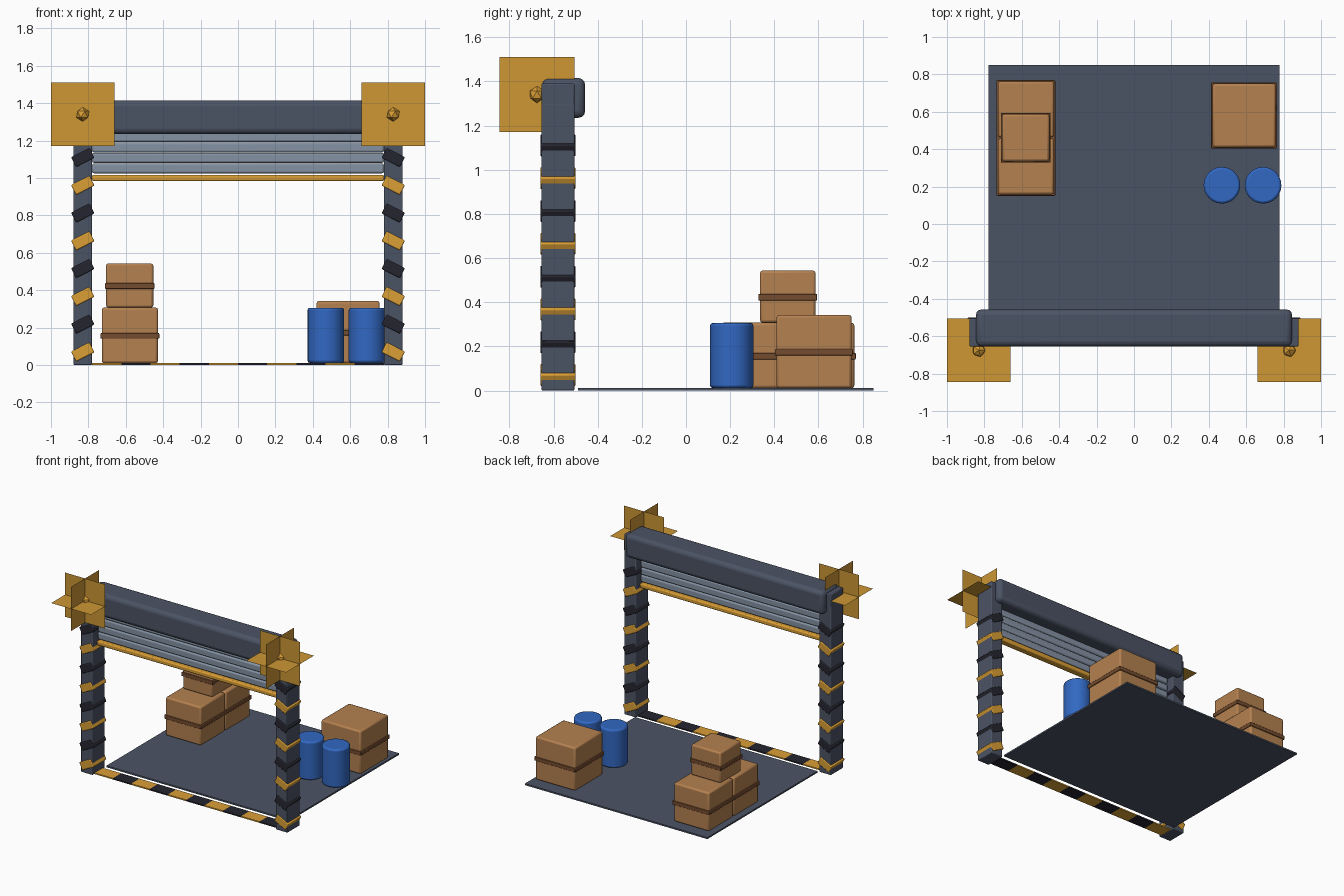
import bpy, math
from mathutils import Vector

if "Cube" in bpy.data.objects:
    bpy.data.objects.remove(bpy.data.objects["Cube"])


def srgb(h):
    c = [int(h[i:i + 2], 16) / 255 for i in (0, 2, 4)]
    return [v / 12.92 if v <= 0.04045 else ((v + 0.055) / 1.055) ** 2.4 for v in c] + [1]


def material(name, h):
    m = bpy.data.materials.new(name)
    m.diffuse_color = srgb(h)
    m.use_nodes = True
    m.node_tree.nodes["Principled BSDF"].inputs["Base Color"].default_value = m.diffuse_color
    return m


STEEL = material("slate_steel", "4B5364")
SLAT = material("grey_slat", "8492A3")
YELLOW = material("hazard_yellow", "DB9F35")
BLACK = material("hazard_black", "25252F")
GLOW = material("beacon_amber", "CD9734")
CARD = material("cardboard", "B58150")
STRAP = material("brown_strap", "744C2E")
BLUE = material("barrel_blue", "3268C2")


def finish(name, mat, bevel=0.0, segments=2):
    ob = bpy.context.object
    ob.name = name
    ob.data.materials.append(mat)
    if bevel:
        mod = ob.modifiers.new("bevel", 'BEVEL')
        mod.width, mod.segments = bevel, segments
        mod.limit_method = 'ANGLE'
        bpy.ops.object.shade_smooth_by_angle(angle=math.radians(40))
    return ob


def box(name, lo, hi, mat, bevel=0.0, segments=2, tilt=0.0):
    lo, hi = Vector(lo), Vector(hi)
    bpy.ops.mesh.primitive_cube_add(size=1, location=(lo + hi) / 2, rotation=(0, tilt, 0))
    ob = bpy.context.object
    for v in ob.data.vertices:
        v.co = v.co * (hi - lo)
    return finish(name, mat, bevel, segments)


# Floor slab and hazard threshold
box("floor", (-0.777, -0.49, 0.0), (0.777, 0.85, 0.012), STEEL)
for i in range(10):
    x = -0.78 + 0.156 * i
    box("threshold_stripe", (x, -0.63, 0.0), (x + 0.156, -0.53, 0.01),
        BLACK if i % 2 else YELLOW)

# Posts with tilted hazard bands, and corner beacons
for s in (-1, 1):
    cx = 0.83 * s
    box("post", (cx - 0.05, -0.655, 0), (cx + 0.05, -0.505, 1.30), STEEL, 0.006)
    for i in range(8):
        z = 0.07 + 0.1485 * i
        box("post_band", (cx - 0.055, -0.66, z - 0.03), (cx + 0.055, -0.5, z + 0.03),
            BLACK if i % 2 else YELLOW, 0.006, tilt=math.radians(27) * s)
    centre = (cx, -0.675, 1.34)
    bpy.ops.mesh.primitive_ico_sphere_add(subdivisions=1, radius=0.038, location=centre)
    finish("beacon_lamp", YELLOW)
    for rot in ((0, 0, 0), (math.pi / 2, 0, 0), (0, math.pi / 2, 0)):
        bpy.ops.mesh.primitive_plane_add(size=0.34, location=centre, rotation=rot)
        finish("beacon_glow", GLOW)

# Header beam and roller housing
box("header_beam", (-0.88, -0.655, 1.29), (0.88, -0.505, 1.39), STEEL, 0.006)
box("roller_housing", (-0.845, -0.655, 1.235), (0.845, -0.457, 1.415), STEEL, 0.03, 3)

# Partly raised shutter: slats and bottom bar
for i in range(4):
    z = 1.025 + 0.056 * i
    box("shutter_slat", (-0.78, -0.595, z), (0.78, -0.56, z + 0.053), SLAT, 0.01)
box("shutter_bottom_bar", (-0.78, -0.605, 0.983), (0.78, -0.55, 1.017), YELLOW, 0.008)


# Cardboard boxes, each with a strap round its middle
def crate(x0, x1, y0, y1, z0, z1):
    box("carton", (x0, y0, z0), (x1, y1, z1), CARD, 0.012)
    m, e = z0 + (z1 - z0) * 0.49, 0.007
    box("carton_strap", (x0 - e, y0 - e, m - 0.015), (x1 + e, y1 + e, m + 0.015), STRAP, 0.004)


crate(-0.728, -0.428, 0.158, 0.456, 0.01, 0.307)
crate(-0.728, -0.428, 0.464, 0.762, 0.01, 0.307)
crate(-0.705, -0.453, 0.335, 0.587, 0.307, 0.543)
crate(0.42, 0.757, 0.41, 0.75, 0.01, 0.342)

# Barrels
for x in (0.47, 0.69):
    bpy.ops.mesh.primitive_cylinder_add(vertices=24, radius=0.098, depth=0.295,
                                        location=(x, 0.207, 0.1585))
    finish("barrel", BLUE, 0.012)
